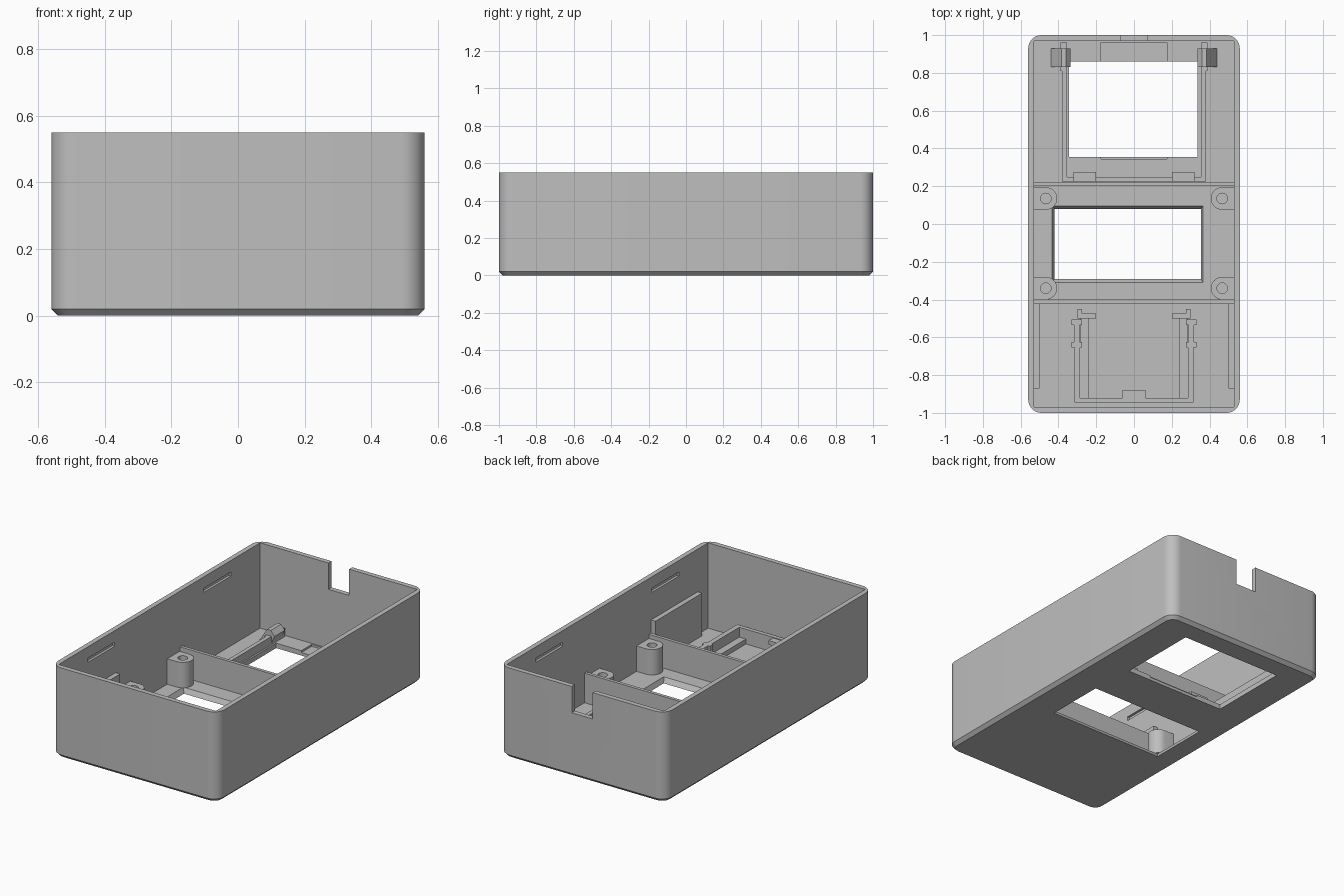
import bpy, bmesh, math

cube = bpy.data.objects.get("Cube")
if cube:
    bpy.data.objects.remove(cube, do_unlink=True)

grey = bpy.data.materials.new("mid_grey")
grey.use_nodes = True
COLOR = (0.52, 0.52, 0.52, 1)
grey.diffuse_color = COLOR
grey.node_tree.nodes["Principled BSDF"].inputs["Base Color"].default_value = COLOR

FLOOR = 0.03
TOP = 0.55
IN_X, IN_Y = 0.53, 0.97


def finish(bm, name):
    bmesh.ops.recalc_face_normals(bm, faces=bm.faces)
    mesh = bpy.data.meshes.new(name)
    bm.to_mesh(mesh)
    bm.free()
    mesh.materials.append(grey)
    obj = bpy.data.objects.new(name, mesh)
    bpy.context.collection.objects.link(obj)
    return obj


def loft(name, lower, upper):
    """Closed solid between two matching outlines."""
    bm = bmesh.new()
    a = [bm.verts.new(p) for p in lower]
    b = [bm.verts.new(p) for p in upper]
    bm.faces.new(a)
    bm.faces.new(b)
    for i in range(len(a)):
        j = (i + 1) % len(a)
        bm.faces.new((a[i], a[j], b[j], b[i]))
    return finish(bm, name)


def rect(x0, x1, y0, y1, z):
    return [(x0, y0, z), (x1, y0, z), (x1, y1, z), (x0, y1, z)]


def box(name, x0, x1, y0, y1, z0, z1):
    return loft(name, rect(x0, x1, y0, y1, z0), rect(x0, x1, y0, y1, z1))


def mirror_box(name, x0, x1, y0, y1, z0, z1):
    box(name + "_left", x0, x1, y0, y1, z0, z1)
    box(name + "_right", -x1, -x0, y0, y1, z0, z1)


def cut(obj, cutter):
    mod = obj.modifiers.new("cut", "BOOLEAN")
    mod.operation = "DIFFERENCE"
    mod.solver = "EXACT"
    mod.object = cutter
    cutter.hide_render = True
    bpy.context.view_layer.objects.active = obj
    bpy.ops.object.modifier_apply(modifier=mod.name)
    bpy.data.objects.remove(cutter, do_unlink=True)


def smooth(obj):
    bpy.ops.object.select_all(action="DESELECT")
    obj.select_set(True)
    bpy.context.view_layer.objects.active = obj
    bpy.ops.object.shade_smooth_by_angle(angle=math.radians(30))


def rounded(inset, z, radius=0.07, steps=8):
    pts = []
    for k, (sx, sy) in enumerate([(1, 1), (-1, 1), (-1, -1), (1, -1)]):
        for i in range(steps + 1):
            a = math.pi / 2 * (k + i / steps)
            r = radius - inset
            pts.append((sx * (0.56 - radius) + r * math.cos(a),
                        sy * (1 - radius) + r * math.sin(a), z))
    return pts


# Case body: rounded tub with a chamfered base
bm = bmesh.new()
rings = [[bm.verts.new(p) for p in rounded(inset, z)]
         for inset, z in ((0.02, 0), (0, 0.02), (0, TOP))]
bm.faces.new(rings[0])
bm.faces.new(rings[2])
for lo, hi in zip(rings, rings[1:]):
    for i in range(len(lo)):
        j = (i + 1) % len(lo)
        bm.faces.new((lo[i], lo[j], hi[j], hi[i]))
case = finish(bm, "case_body")
cut(case, box("cavity", -IN_X, IN_X, -IN_Y, IN_Y, FLOOR, 1))

# Floor windows, the middle one with sloping sides
cut(case, box("display_window", -0.345, 0.335, 0.355, 0.86, -0.1, 0.1))
cut(case, loft("middle_window", rect(-0.415, 0.35, -0.285, 0.075, -0.01),
               rect(-0.44, 0.37, -0.315, 0.1, 0.04)))
# Shallow recesses beside the display window
cut(case, box("back_recess", -0.175, 0.175, 0.85, 0.96, 0.018, 0.1))
cut(case, box("front_recess", -0.175, 0.175, 0.345, 0.37, 0.018, 0.1))
# Cable notch in the back wall
cut(case, box("cable_notch", -0.07, 0.07, 0.9, 1.1, 0.39, 0.7))
# Lid grooves inside the long walls
for sx in (-1, 1):
    for y in (-0.56, 0.56):
        xs = sorted((sx * 0.5, sx * 0.545))
        cut(case, box("groove", *xs, y - 0.13, y + 0.13, 0.455, 0.48))
smooth(case)

# Cross dividers and side liners
box("back_divider", -IN_X, IN_X, 0.2, 0.22, FLOOR, 0.21)
box("front_divider", -IN_X, IN_X, -0.42, -0.4, FLOOR, 0.21)
mirror_box("side_liner", 0.5, IN_X, -0.87, -0.42, FLOOR, 0.29)

# Screw posts joined to the long walls
for sx in (-1, 1):
    for y in (0.135, -0.34):
        cx, r = 0.467, 0.06
        outline = [(sx * IN_X, y - r), (sx * IN_X, y + r)]
        for i in range(17):
            a = math.pi / 2 + math.pi * i / 16
            outline.append((sx * (cx + r * math.cos(a)), y + r * math.sin(a)))
        post = loft("screw_post", [(*p, FLOOR) for p in outline],
                    [(*p, 0.185) for p in outline])
        hole = []
        for i in range(20):
            a = math.tau * i / 20
            hole.append((sx * cx + 0.028 * math.cos(a), y + 0.028 * math.sin(a)))
        cut(post, loft("screw_hole", [(*p, 0.05) for p in hole],
                       [(*p, 0.3) for p in hole]))
        smooth(post)

# Display frame, with retaining tabs and sprung clips
mirror_box("display_rail", 0.355, 0.38, 0.225, 0.81, FLOOR, 0.08)
box("display_front_rail", -0.38, 0.38, 0.225, 0.25, FLOOR, 0.08)
mirror_box("display_tab", 0.2, 0.32, 0.226, 0.275, 0.06, 0.1)
mirror_box("display_clip_post", 0.355, 0.39, 0.81, 0.96, FLOOR, 0.08)
for sx in (-1, 1):
    hook = [(0.335, 0.085), (0.36, 0.115), (0.385, 0.115), (0.44, FLOOR), (0.36, FLOOR)]
    loft("display_clip_hook", [(sx * x, 0.83, z) for x, z in hook],
         [(sx * x, 0.93, z) for x, z in hook])

# Front module tray
mirror_box("tray_side", 0.285, 0.315, -0.945, -0.65, FLOOR, 0.12)
box("tray_front", -0.315, 0.315, -0.945, -0.92, FLOOR, 0.12)
mirror_box("tray_ledge", 0.24, 0.285, -0.92, -0.49, FLOOR, 0.06)
box("tray_tab", -0.06, 0.06, -0.925, -0.88, 0.09, 0.115)

# Tray clips: bar between two guides, and corner stop
mirror_box("tray_clip_bar", 0.288, 0.318, -0.635, -0.53, FLOOR, 0.12)
for y in (-0.655, -0.535):
    mirror_box("tray_clip_guide", 0.275, 0.33, y, y + 0.03, FLOOR, 0.12)
mirror_box("tray_stop", 0.2, 0.3, -0.5, -0.475, FLOOR, 0.11)
mirror_box("tray_stop_rib", 0.275, 0.3, -0.49, -0.45, FLOOR, 0.11)
